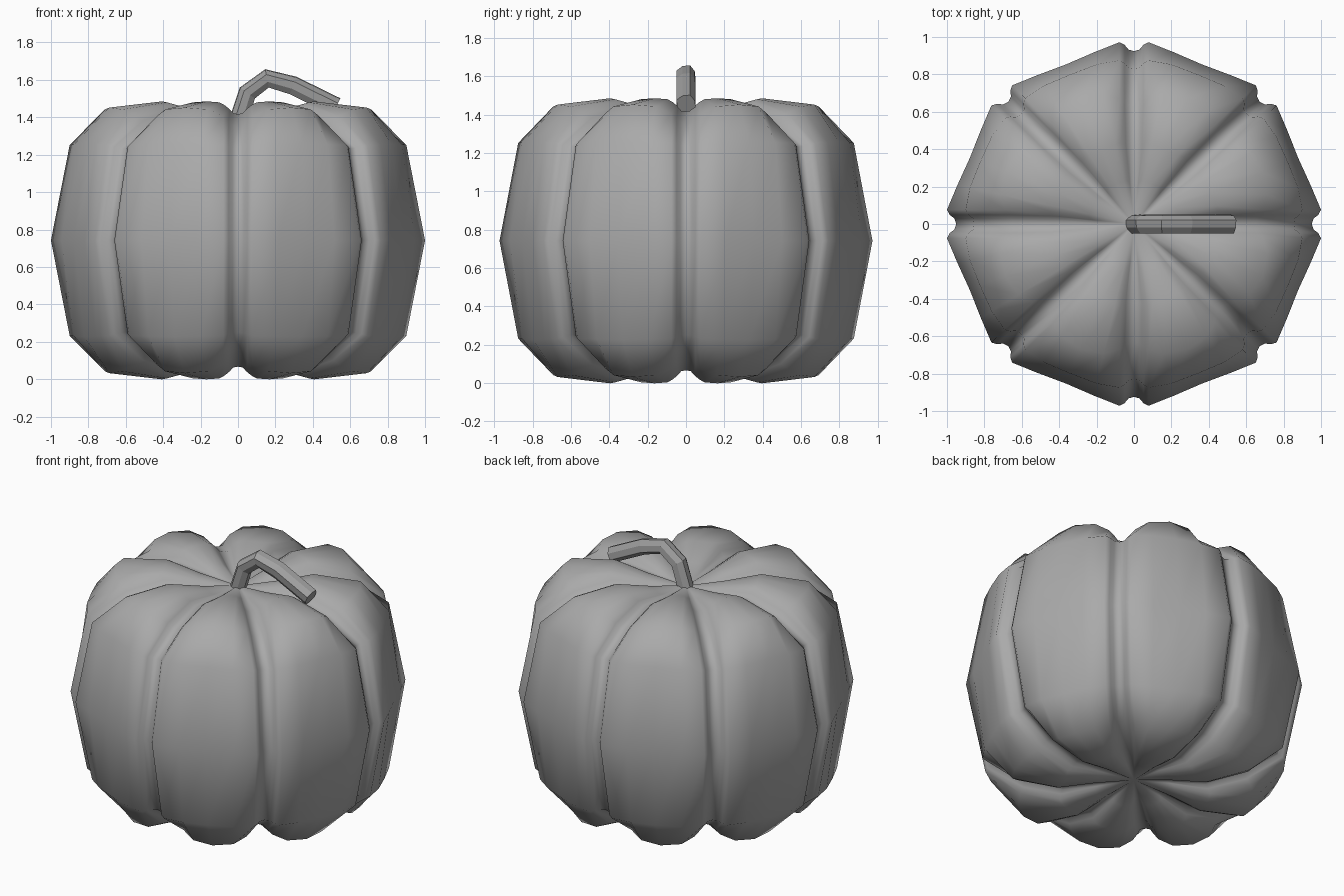
import bpy, bmesh, math
from mathutils import Vector

default = bpy.data.objects.get("Cube")
if default:
    bpy.data.objects.remove(default, do_unlink=True)

MID_Z = 0.742      # height of the widest ring
DEPTH = 0.972      # front-to-back squash
LOBES = 8


def make_material(name, grey):
    mat = bpy.data.materials.new(name)
    mat.use_nodes = True
    colour = (grey, grey, grey, 1)
    mat.diffuse_color = colour
    bsdf = mat.node_tree.nodes["Principled BSDF"]
    bsdf.inputs["Base Color"].default_value = colour
    bsdf.inputs["Roughness"].default_value = 0.8
    return mat


def finish(bm, name, mat, smooth):
    bmesh.ops.recalc_face_normals(bm, faces=bm.faces)
    for face in bm.faces:
        face.smooth = smooth
    mesh = bpy.data.meshes.new(name)
    bm.to_mesh(mesh)
    bm.free()
    mesh.materials.append(mat)
    obj = bpy.data.objects.new(name, mesh)
    bpy.context.collection.objects.link(obj)
    return obj


def bridge(bm, a, b):
    for i in range(len(a)):
        j = (i + 1) % len(a)
        bm.faces.new((a[i], a[j], b[j], b[i]))


# Upper-half profiles (radius, height above middle) from equator to centre
groove = [(.95, 0), (.855, .49), (.65, .61), (.43, .675), (.2, .66)]
wall = [(.96, 0), (.86, .495), (.655, .615), (.43, .68), (.2, .66)]
lip = [(.985, 0), (.885, .50), (.67, .64), (.44, .70), (.22, .668)]
edge = [(1.0, 0), (.9, .51), (.69, .665), (.45, .722), (.24, .68)]
quarter = [(.968, 0), (.9, .512), (.73, .70), (.45, .738), (.24, .69)]
middle = [(.95, 0), (.89, .515), (.745, .71), (.44, .743), (.24, .695)]

# Half a lobe: profile with sideways offset from the groove, or a fixed angle
half = [(groove, 0, None), (wall, .03, None), (lip, .05, None),
        (edge, .078, None), (quarter, 0, 12.8), (middle, 0, 22.5)]


def column_point(column, level):
    """Polar angle, radius and height of one column at one ring."""
    profile, offset, degrees = column
    r, h = profile[level]
    if degrees is not None:
        return math.radians(degrees), r, h
    side = offset * min(1, r / .5)
    return math.atan2(side, r), math.hypot(r, side), h


def body_ring(bm, level, sign):
    step = math.tau / LOBES
    ring = []
    for k in range(LOBES):
        pts = [column_point(c, level) for c in half]
        pts += [(step - a, r, h) for a, r, h in reversed(pts[1:-1])]
        for a, r, h in pts:
            a += k * step
            ring.append(bm.verts.new((r * math.cos(a),
                                      r * math.sin(a) * DEPTH,
                                      MID_Z + sign * h)))
    return ring


# Ribbed body
bm = bmesh.new()
levels = [(i, -1) for i in range(4, 0, -1)] + [(i, 1) for i in range(5)]
rings = [body_ring(bm, i, s) for i, s in levels]
for lower, upper in zip(rings, rings[1:]):
    bridge(bm, lower, upper)
for ring, sign in ((rings[0], -1), (rings[-1], 1)):
    pole = bm.verts.new((0, 0, MID_Z + sign * .65))
    for i in range(len(ring)):
        bm.faces.new((ring[i], ring[(i + 1) % len(ring)], pole))
finish(bm, "ribbed_body", make_material("body grey", .40), True)

# Bent stem with flat faces
path = [Vector((x, 0, z)) for x, z in
        ((-.005, 1.36), (.05, 1.53), (.155, 1.608), (.295, 1.57), (.525, 1.457))]
SIDES = 8
bm = bmesh.new()
rings = []
for i, p in enumerate(path):
    before = (p - path[i - 1]).normalized() if i else Vector()
    after = (path[i + 1] - p).normalized() if i < len(path) - 1 else Vector()
    tangent = (before + after).normalized()
    across = Vector((0, 1, 0))
    up = tangent.cross(across)
    ring = []
    for k in range(SIDES):
        a = math.tau * (k + .5) / SIDES
        r = .054 if k % 2 else .049
        ring.append(bm.verts.new(p + r * (math.cos(a) * across + math.sin(a) * up)))
    rings.append(ring)
for a, b in zip(rings, rings[1:]):
    bridge(bm, a, b)
bm.faces.new(rings[0])
bm.faces.new(rings[-1])
finish(bm, "stem", make_material("stem grey", .35), False)
